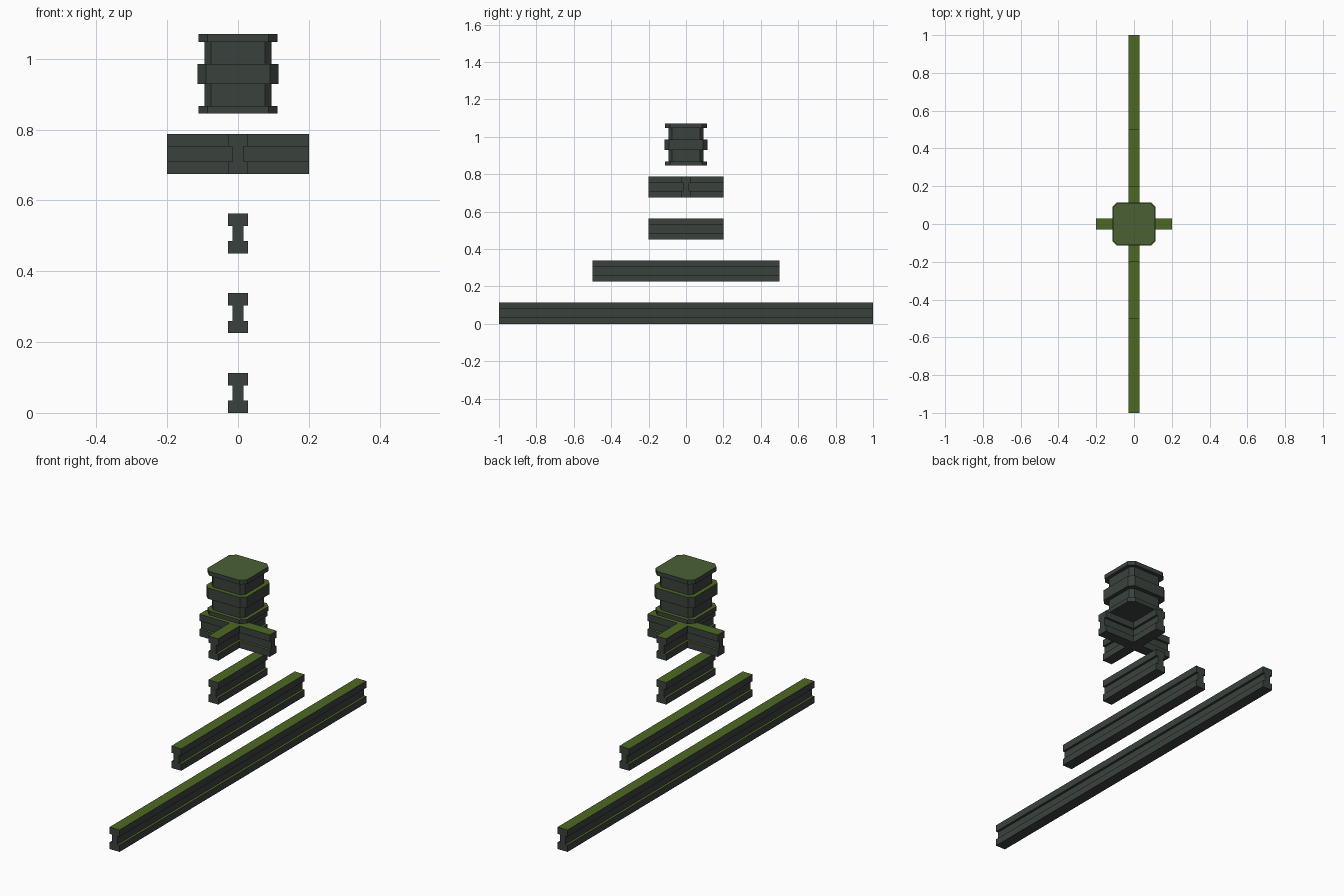
import bpy, bmesh

if "Cube" in bpy.data.objects:
    bpy.data.objects.remove(bpy.data.objects["Cube"])


def material(name, rgb):
    m = bpy.data.materials.new(name)
    m.diffuse_color = (*rgb, 1)
    m.use_nodes = True
    m.node_tree.nodes["Principled BSDF"].inputs["Base Color"].default_value = m.diffuse_color
    return m


STONE = material("dark metal", (0.042, 0.054, 0.046))
MOSS = material("olive green", (0.076, 0.138, 0.018))
LID = material("grey green", (0.069, 0.117, 0.034))


def finish(bm, name, lid_z=None):
    """Sides and undersides dark, upward faces green, topmost lid grey green."""
    bmesh.ops.recalc_face_normals(bm, faces=bm.faces[:])
    for f in bm.faces:
        if f.normal.z > 0.5:
            f.material_index = 1
            if lid_z and f.calc_center_median().z > lid_z:
                f.material_index = 2
    me = bpy.data.meshes.new(name)
    bm.to_mesh(me)
    bm.free()
    for m in (STONE, MOSS, LID):
        me.materials.append(m)
    bpy.context.collection.objects.link(bpy.data.objects.new(name, me))


def loft(name, outlines, lid_z=None):
    """Stack (z, outline) rings; equal heights make flat ledges."""
    bm = bmesh.new()
    rings = [[bm.verts.new((x, y, z)) for x, y in pts] for z, pts in outlines]
    for a, b in zip(rings, rings[1:]):
        for i in range(len(a)):
            j = (i + 1) % len(a)
            f = bm.faces.new((a[i], a[j], b[j], b[i]))
            if f.calc_area() < 1e-7:
                bm.faces.remove(f)
    bm.faces.new(rings[0][::-1])
    bm.faces.new(rings[-1])
    finish(bm, name, lid_z)


# I-beam section: flange half width, web half width, heights
W, N = 0.028, 0.016
Z = (0, 0.035, 0.078, 0.113)


def beam(name, z, half):
    right = [(W, Z[0]), (W, Z[1]), (N, Z[1]), (N, Z[2]), (W, Z[2]), (W, Z[3])]
    pts = right + [(-x, h) for x, h in reversed(right)]
    bm = bmesh.new()
    f = bm.faces.new([bm.verts.new((x, -half, z + h)) for x, h in pts])
    ext = bmesh.ops.extrude_face_region(bm, geom=[f], use_keep_orig=True)
    verts = [v for v in ext["geom"] if isinstance(v, bmesh.types.BMVert)]
    bmesh.ops.translate(bm, verts=verts, vec=(0, 2 * half, 0))
    finish(bm, name)


def rotate4(corner):
    """Repeat one corner's points around the four quadrants."""
    out, pts = [], corner
    for _ in range(4):
        out += pts
        pts = [(-y, x) for x, y in pts]
    return out


def plus(w, length=0.2):
    return rotate4([(length, -w), (length, w), (w, w)])


def chamfered(h, c):
    return rotate4([(h, -(h - c)), (h, h - c)])


# Three straight beams
beam("long_beam", 0, 1.0)
beam("medium_beam", 0.225, 0.5)
beam("short_beam", 0.45, 0.2)

# Crossing beams
steps = [(Z[0], W), (Z[1], W), (Z[1], N), (Z[2], N), (Z[2], W), (Z[3], W)]
loft("cross_beam", [(0.675 + z, plus(w)) for z, w in steps])

# Banded pillar block with base, middle band and cap
CAP, BAND, CORE = (0.112, 0.026), (0.115, 0.024), (0.094, 0.018)
bands = [(0.845, 0.867, CAP), (0.867, 0.929, CORE), (0.929, 0.985, BAND),
         (0.985, 1.048, CORE), (1.048, 1.07, CAP)]
loft("pillar_block", [(z, chamfered(*s)) for lo, hi, s in bands for z in (lo, hi)], 1.06)
